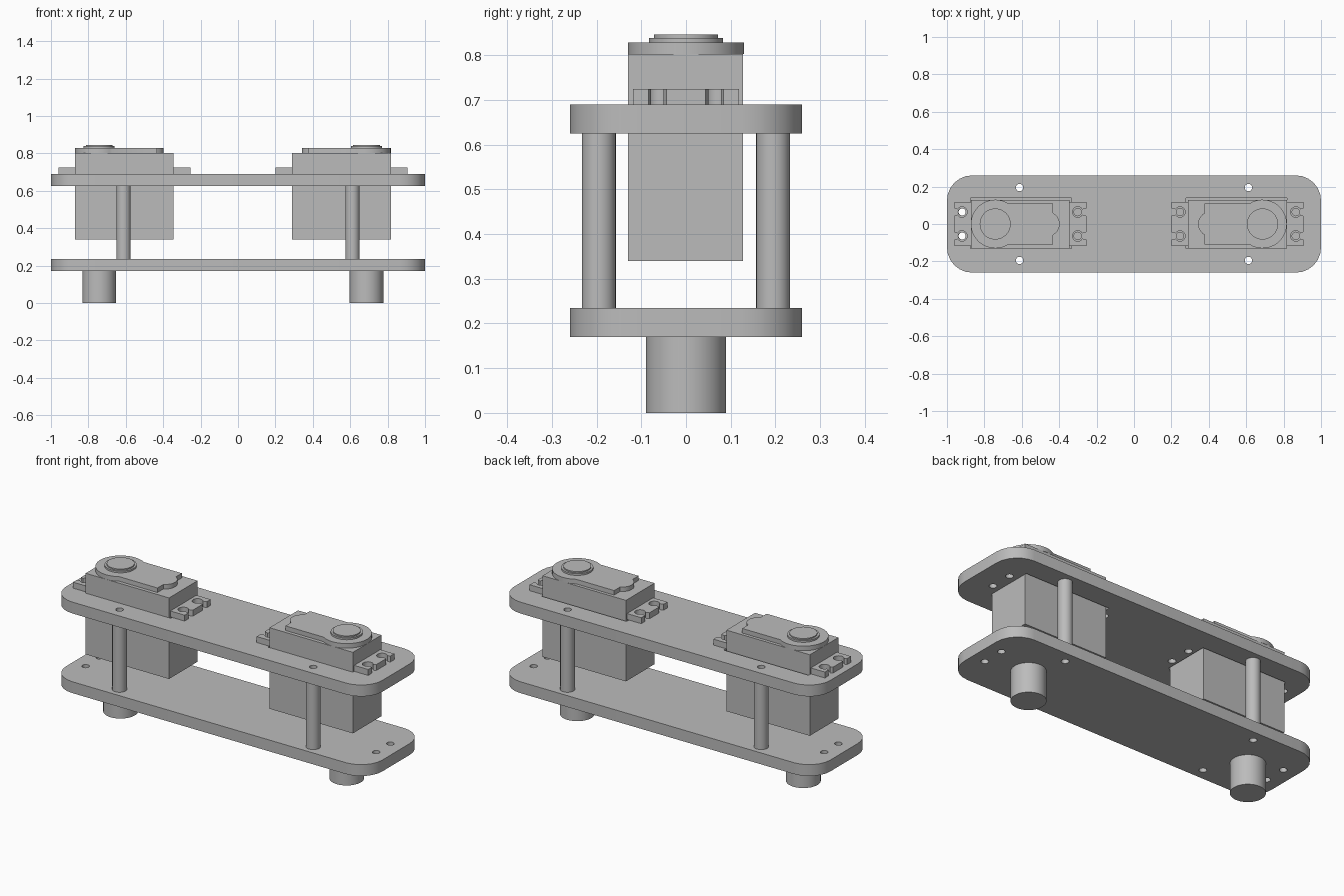
import bpy, bmesh, math

cube = bpy.data.objects.get("Cube")
if cube:
    bpy.data.objects.remove(cube)

GREY = (0.5, 0.5, 0.5, 1.0)
mat = bpy.data.materials.new("plain grey")
mat.use_nodes = True
mat.diffuse_color = GREY
mat.node_tree.nodes["Principled BSDF"].inputs["Base Color"].default_value = GREY


def arc(cx, cy, r, a0, a1, n):
    """Points on an arc, angles in degrees, both ends included."""
    angles = [math.radians(a0 + (a1 - a0) * i / n) for i in range(n + 1)]
    return [(cx + r * math.cos(a), cy + r * math.sin(a)) for a in angles]


def circle(cx, cy, r, n=32):
    return arc(cx, cy, r, 0, 360, n)[:-1]


def rect(x0, x1, y0, y1):
    return [(x0, y0), (x1, y0), (x1, y1), (x0, y1)]


def slab(name, loops, z0, z1):
    """Extrude an outline, with any further loops as holes, from z0 to z1."""
    curve = bpy.data.curves.new(name, 'CURVE')
    curve.dimensions = '2D'
    curve.fill_mode = 'BOTH'
    curve.extrude = (z1 - z0) / 2
    for loop in loops:
        spline = curve.splines.new('POLY')
        spline.points.add(len(loop) - 1)
        for p, (x, y) in zip(spline.points, loop):
            p.co = (x, y, 0, 1)
        spline.use_cyclic_u = True
    source = bpy.data.objects.new(name + "_outline", curve)
    bpy.context.collection.objects.link(source)
    graph = bpy.context.evaluated_depsgraph_get()
    mesh = bpy.data.meshes.new_from_object(source.evaluated_get(graph))
    bpy.data.objects.remove(source)
    bpy.data.curves.remove(curve)

    bm = bmesh.new()
    bm.from_mesh(mesh)
    bmesh.ops.remove_doubles(bm, verts=bm.verts, dist=0.0002)
    bmesh.ops.recalc_face_normals(bm, faces=bm.faces)
    bm.to_mesh(mesh)
    bm.free()
    mesh.name = name
    mesh.materials.clear()
    mesh.materials.append(mat)
    obj = bpy.data.objects.new(name, mesh)
    obj.location.z = (z0 + z1) / 2
    bpy.context.collection.objects.link(obj)
    bpy.ops.object.select_all(action='DESELECT')
    obj.select_set(True)
    bpy.context.view_layer.objects.active = obj
    bpy.ops.object.shade_smooth_by_angle(angle=math.radians(30))
    return obj


# Shared dimensions
FOOT_TOP, LOWER_TOP, UPPER_BASE, UPPER_TOP = 0.17, 0.235, 0.625, 0.69
POST_X, POST_Y, HOLE_R, HOLE_Y = 0.612, 0.195, 0.02, 0.064
SIDES = {"right": (-0.742, 1), "left": (0.687, -1)}   # hub x, inward direction

# Rounded plate outline
R = 0.135
cx, cy = 1 - R, 0.26 - R
plate = (arc(cx, cy, R, 0, 90, 6) + arc(-cx, cy, R, 90, 180, 6)
         + arc(-cx, -cy, R, 180, 270, 6) + arc(cx, -cy, R, 270, 360, 6))
posts = [(sx * POST_X, sy * POST_Y) for sx in (-1, 1) for sy in (-1, 1)]
post_holes = [circle(x, y, HOLE_R, 20) for x, y in posts]


def hole_pair(x):
    return [circle(x, s * HOLE_Y, HOLE_R, 20) for s in (-1, 1)]


# Lower plate
slab("lower_plate", [plate] + post_holes + hole_pair(-0.918) + hole_pair(0.918),
     FOOT_TOP, LOWER_TOP)

# Upper plate with a cutout for each motor
upper = [plate] + post_holes
for hub, d in SIDES.values():
    upper.append(rect(hub + d * -0.131, hub + d * 0.408, -0.131, 0.138))
    upper += hole_pair(hub + d * -0.178) + hole_pair(hub + d * 0.441)
slab("upper_plate", upper, UPPER_BASE, UPPER_TOP)

# Hollow spacer posts
for i, (x, y) in enumerate(posts):
    slab(f"spacer_post_{i + 1}", [circle(x, y, 0.038), circle(x, y, HOLE_R, 20)],
         LOWER_TOP, UPPER_BASE)


def slotted_end(edge, hole_x, direction):
    """Flange end running up in y, with two keyhole slots open to the edge."""
    pts = [(edge, -0.118)]
    for y in (-HOLE_Y, HOLE_Y):
        start = 180 + 30 if direction < 0 else -30
        sweep = 300 if direction < 0 else -300
        r = 0.028
        slot = [(edge, y - 0.02)] + arc(hole_x, y, r, start, start + sweep, 16)
        pts += slot + [(edge, y + 0.02)]
    return pts + [(edge, 0.118)]


# Mounting flange, and lid made of a disc, a block and a rounded nose
flange = slotted_end(-0.218, -0.178, -1) + slotted_end(0.487, 0.441, 1)[::-1]
join = math.degrees(math.asin(0.11 / 0.13))
nose = math.degrees(math.acos(0.03 / 0.065))
lid = (arc(0, 0, 0.13, join, 360 - join, 32) + [(0.31, -0.11)]
       + arc(0.28, 0, 0.065, -nose, nose, 10) + [(0.31, 0.11)])

for side, (hub, d) in SIDES.items():
    def place(loop):
        return [(hub + d * x, y) for x, y in loop]

    slab(f"{side}_foot", [circle(hub, 0, 0.09, 40)], 0, FOOT_TOP)
    slab(f"{side}_motor_body", [place(rect(-0.13, 0.397, -0.13, 0.128))], 0.34, 0.803)
    slab(f"{side}_motor_flange", [place(flange)], UPPER_TOP, 0.724)
    slab(f"{side}_motor_lid", [place(lid)], 0.803, 0.829)
    slab(f"{side}_hub_base", [circle(hub, 0, 0.083, 40)], 0.829, 0.839)
    slab(f"{side}_hub_cap", [circle(hub, 0, 0.072, 40)], 0.839, 0.846)
